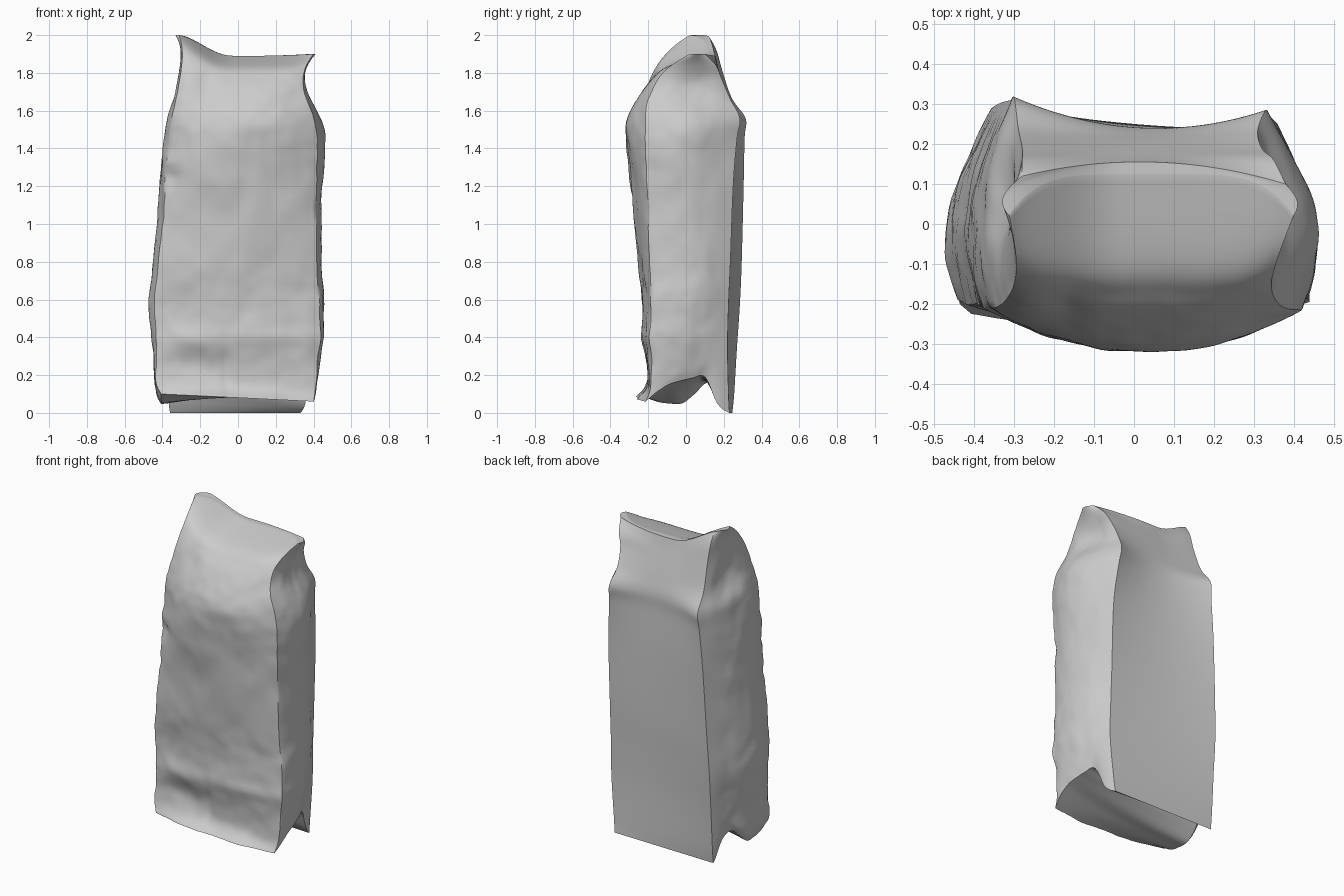
import bpy, bmesh, math
from mathutils import Vector, noise

cube = bpy.data.objects.get("Cube")
if cube:
    bpy.data.objects.remove(cube)

COLS, ROWS, RISE = 44, 28, 84

# Bag profile by height: z, side left/right, back corner left/right,
# front corner y, front y, back corner y left/right, back hollow
LEVELS = [
    (0.0, .41, .42, .36, .33, -.22, -.265, .245, .23, .0),
    (.10, .44, .43, .36, .34, -.19, -.21, .255, .225, .0),
    (.35, .45, .45, .36, .36, -.19, -.225, .27, .22, .005),
    (.57, .475, .46, .36, .36, -.19, -.23, .285, .225, .01),
    (.80, .445, .445, .35, .36, -.195, -.25, .295, .235, .015),
    (1.2, .415, .445, .33, .36, -.205, -.29, .305, .25, .03),
    (1.45, .395, .455, .31, .34, -.21, -.32, .31, .27, .05),
    (1.56, .38, .435, .30, .33, -.21, -.305, .315, .285, .06),
    (1.66, .345, .385, .29, .31, -.195, -.255, .24, .235, .02),
    (1.76, .31, .36, .28, .32, -.15, -.185, .19, .19, .0),
    (1.83, .305, .37, .28, .35, -.08, -.10, .16, .16, -.01),
    (1.89, .33, .41, .28, .38, .02, .125, .12, .10, -.045),
]

# Dents (negative) and bulges: x, z, radius x, radius z, depth
DENTS = [
    (-.24, .26, .16, .07, -.025), (-.06, .24, .02, .13, -.012),
    (.25, .40, .18, .04, .012), (-.24, .40, .16, .05, .012),
    (-.17, 1.74, .05, .12, -.025), (-.27, 1.8, .04, .12, .01),
    (-.36, 1.25, .06, .04, -.02), (.1, 1.55, .12, .1, .01),
]


def lerp(a, b, t):
    return a + (b - a) * t


def smooth(t):
    t = max(0, min(1, t))
    return t * t * (3 - 2 * t)


def curve(points, t):
    """Smooth curve through rows of numbers, t from 0 to 1."""
    f = t * (len(points) - 1)
    i = min(int(f), len(points) - 2)
    f -= i
    p0, p1, p2, p3 = (points[max(0, min(len(points) - 1, i + k))] for k in (-1, 0, 1, 2))
    return [b + .5 * f * (c - a + f * (2 * a - 5 * b + 4 * c - d + f * (3 * (b - c) + d - a)))
            for a, b, c, d in zip(p0, p1, p2, p3)]


# Underside height from back to front: sagging end, arched end
HEM = [(.0, .0), (.13, .05), (.16, .19), (.10, .185),
       (.05, .17), (.05, .15), (.06, .11), (.10, .06)]


def place(u, v, t):
    """u runs left to right, v back to front, t bottom to top."""
    z, sl, sr, cl, cr, yfc, yf, ybl, ybr, hollow = curve(LEVELS, t)
    across = (u + 1) / 2
    # Sides swell out, with rounder front corners higher up
    bow = math.sin(v * math.pi * lerp(.68, .78, smooth(z / 1.2)))
    x = lerp(-lerp(cl, sl, bow), lerp(cr, sr, bow), across)
    # The front bulge flattens into a straight seam at the top
    front = lerp(yfc, yf, 1 - abs(u) ** lerp(2.2, 5, smooth((z - 1.6) / .29)))
    y = lerp(lerp(ybl, ybr, across) - hollow * (1 - u * u), front, v)
    # Raised ear at one end of the top seam
    ear = .1 * smooth((-x - .02) / .3) ** 1.2 + .01 * u * u
    hem = lerp(*curve(HEM, v), across)
    z += hem * max(0, 1 - z / .45) + ear * smooth((z - 1.6) / .29)
    p = Vector((x, y, z))

    # Crumpled paper on the front and sides, a plain back
    soft = smooth(v / .3) * smooth((1.9 - z) / .25)
    q = p * 3
    bump = .01 * noise.noise(q) + .008 * noise.noise(q * 2.3) + .004 * noise.noise(q * 5)
    out = Vector((u ** 5, -v if v > .99 else 0, 0))
    if v > .99:
        for dx, dz, rx, rz, depth in DENTS:
            bump += depth * math.exp(-((x - dx) / rx) ** 2 - ((z - dz) / rz) ** 2)
    # Pinched gusset under the top seam
    if abs(u) > .99:
        bump -= .03 * math.exp(-((v - .45) / .25) ** 2 - ((z - 1.74) / .12) ** 2)
    return p + out * bump * soft


def build_bag():
    bm = bmesh.new()
    # Outline of the bag as a walk round the unit square
    us = [-1 + 2 * i / COLS for i in range(COLS + 1)]
    vs = [j / ROWS for j in range(ROWS + 1)]
    ring = [(u, 0) for u in us[:-1]] + [(1, v) for v in vs[:-1]]
    ring += [(u, 1) for u in us[:0:-1]] + [(-1, v) for v in vs[:0:-1]]

    # Walls
    walls = [[bm.verts.new(place(u, v, k / RISE)) for u, v in ring] for k in range(RISE + 1)]
    for low, high in zip(walls, walls[1:]):
        for i in range(len(ring)):
            n = (i + 1) % len(ring)
            bm.faces.new((low[i], low[n], high[n], high[i]))

    # Underside and narrow top fold share the wall edges
    for t in (0, 1):
        grid = [[bm.verts.new(place(u, v, t)) for u in us] for v in vs]
        for a, b in zip(grid, grid[1:]):
            for i in range(COLS):
                bm.faces.new((a[i], a[i + 1], b[i + 1], b[i]))
    bmesh.ops.remove_doubles(bm, verts=bm.verts, dist=.0005)
    bmesh.ops.recalc_face_normals(bm, faces=bm.faces)
    mesh = bpy.data.meshes.new("paper_bag")
    bm.to_mesh(mesh)
    bm.free()
    return mesh


# Plain pale paper
paper = bpy.data.materials.new("pale_grey_paper")
paper.use_nodes = True
colour = (.6, .6, .6, 1)
paper.diffuse_color = colour
paper.node_tree.nodes["Principled BSDF"].inputs["Base Color"].default_value = colour

bag = bpy.data.objects.new("paper_bag", build_bag())
bpy.context.collection.objects.link(bag)
bag.data.materials.append(paper)
bpy.context.view_layer.objects.active = bag
bag.select_set(True)
bpy.ops.object.shade_smooth_by_angle(angle=math.radians(40))
